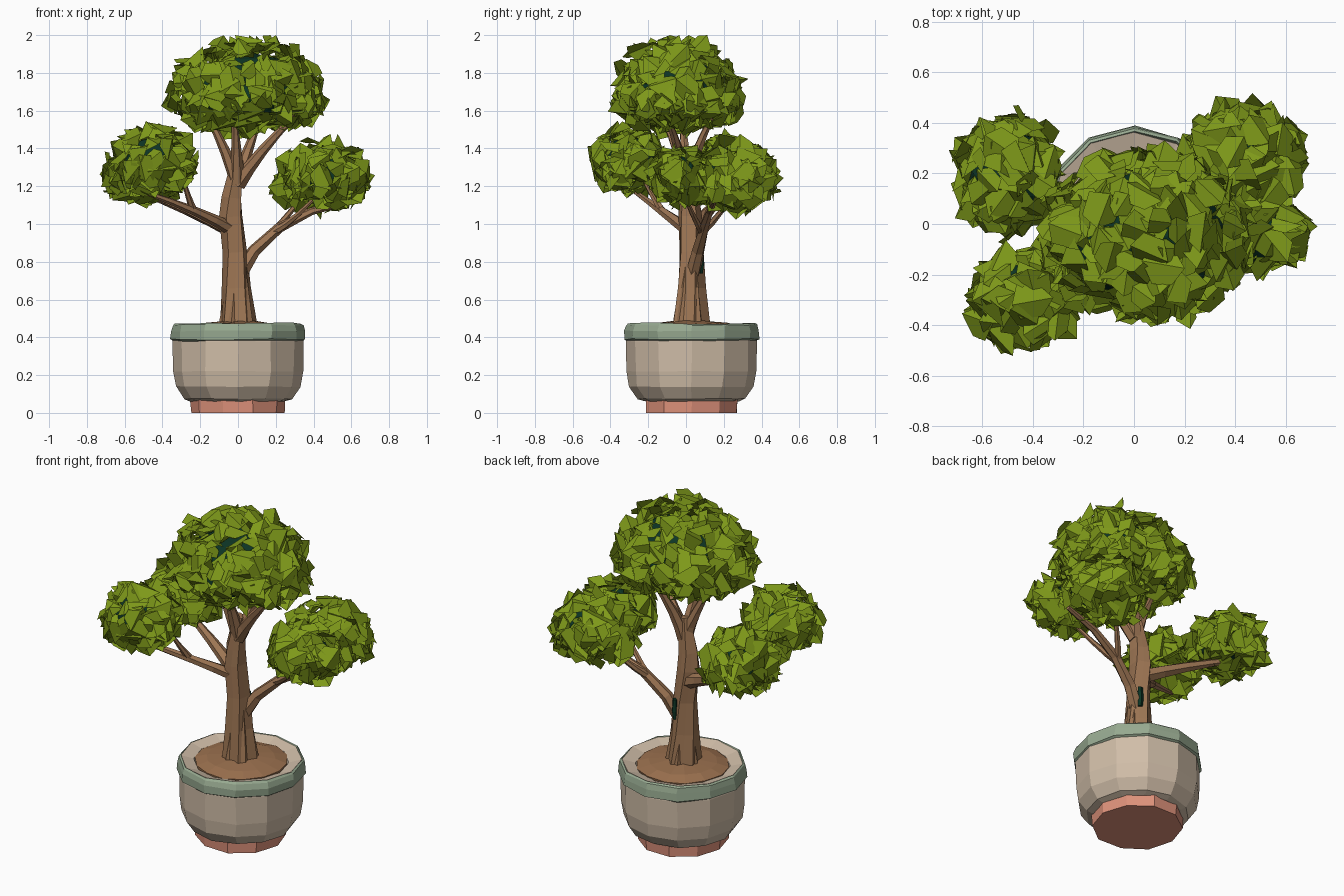
import bpy, bmesh, math, random
from mathutils import Vector

if "Cube" in bpy.data.objects:
    bpy.data.objects.remove(bpy.data.objects["Cube"])

random.seed(7)


def mat(name, r, g, b):
    m = bpy.data.materials.new(name)
    m.diffuse_color = (r, g, b, 1)
    m.use_nodes = True
    m.node_tree.nodes["Principled BSDF"].inputs["Base Color"].default_value = m.diffuse_color
    return m


LEAF = mat("leaf green", 0.21, 0.32, 0.01)
DARK = mat("deep shade green", 0.004, 0.035, 0.018)
BARK = mat("bark brown", 0.34, 0.18, 0.088)
SOIL = mat("soil brown", 0.33, 0.165, 0.078)
STONE = mat("stone beige", 0.63, 0.51, 0.39)
GLAZE = mat("sage rim", 0.31, 0.40, 0.28)
CLAY = mat("terracotta", 0.74, 0.29, 0.20)


def jit(a):
    return random.uniform(-a, a)


def finish(bm, name, material, fix=True):
    if fix:
        bmesh.ops.recalc_face_normals(bm, faces=bm.faces)
    me = bpy.data.meshes.new(name)
    bm.to_mesh(me)
    bm.free()
    me.materials.append(material)
    ob = bpy.data.objects.new(name, me)
    bpy.context.collection.objects.link(ob)
    return ob


def skin(bm, rings):
    """Bridge equal rings of vertices and cap both ends."""
    n = len(rings[0])
    for a, b in zip(rings, rings[1:]):
        for i in range(n):
            j = (i + 1) % n
            bm.faces.new((a[i], a[j], b[j], b[i]))
    bm.faces.new(rings[0][::-1])
    bm.faces.new(rings[-1])


def lathe(name, profile, sides, material, centre=(0, 0.03), rough=0.004):
    """Turn a (radius, z) profile, with slightly hewn irregular corners."""
    bm = bmesh.new()
    rings = []
    for r, z in profile:
        ring = []
        for i in range(sides):
            a = math.tau * i / sides + jit(rough * 4)
            q = r + jit(rough)
            ring.append(bm.verts.new((centre[0] + q * math.cos(a), centre[1] + q * math.sin(a),
                                      z + jit(rough) if z > 0 else 0)))
        rings.append(ring)
    skin(bm, rings)
    return finish(bm, name, material)


def limb(name, P, radii, sides=6, flute=0.0):
    """Tapered faceted tube along points."""
    bm = bmesh.new()
    rings = []
    P = [Vector(p) for p in P]
    side = (P[1] - P[0]).orthogonal()
    for k, p in enumerate(P):
        d = (P[min(k + 1, len(P) - 1)] - P[max(k - 1, 0)]).normalized()
        side = (side - d * side.dot(d)).normalized()
        up = d.cross(side)
        ring = []
        for i in range(sides):
            a = math.tau * i / sides + k * 0.12
            r = radii[k] * (1 + (flute if i % 2 else -flute))
            ring.append(bm.verts.new(p + (side * math.cos(a) + up * math.sin(a)) * r))
        rings.append(ring)
    skin(bm, rings)
    return finish(bm, name, BARK)


def branch(name, a, bend, b, r):
    """Branch curving from a towards bend and on to b, thinning to a third."""
    a, bend, b = Vector(a), Vector(bend), Vector(b)
    ts = [i / 4 for i in range(5)]
    limb(name, [a * (1 - t) ** 2 + bend * 2 * t * (1 - t) + b * t * t for t in ts],
         [r * (1 - 0.68 * t) for t in ts])


def foliage(name, c, rx, ry, up, down):
    """Domed clump: dark core covered by loose, overlapping folded leaves."""
    c = Vector(c)

    def on_shell(d, s):
        return c + Vector((d.x * rx, d.y * ry, d.z * (up if d.z > 0 else down))) * s

    bm = bmesh.new()
    bmesh.ops.create_icosphere(bm, subdivisions=2, radius=1)
    for v in bm.verts:
        v.co = on_shell(v.co.normalized(), 0.74)
    finish(bm, name + "_core", DARK)

    bm = bmesh.new()
    h = (up + down) / 2
    n = int(4 * math.pi * (rx * ry + rx * h + ry * h) / 3 * 185)
    for i in range(n):
        z = 1 - 2 * (i + 0.5) / n
        a = i * 2.39996 + jit(0.15)
        q = math.sqrt(1 - z * z)
        d = Vector((q * math.cos(a), q * math.sin(a), z))
        p = on_shell(d, random.uniform(0.78, 0.97))
        nor = Vector((d.x / rx, d.y / ry, d.z / (up if z > 0 else down))).normalized()
        nor = (nor + Vector((jit(.75), jit(.75), jit(.75) + .1))).normalized()
        u = nor.cross(Vector((jit(1), jit(1), jit(1)))).normalized()
        w = nor.cross(u)
        s = random.uniform(0.85, 1.2)
        # stubby six-cornered leaf, creased along its midrib
        vs = []
        for k in range(6):
            t = math.tau * k / 6
            lift = .015 if k % 3 == 0 else -.015
            x, y = .068 * math.cos(t), .064 * math.sin(t)
            co = p + (u * (x + jit(.01)) + w * (y + jit(.01)) + nor * (lift + jit(.006))) * s
            co.z = min(co.z, 2.0)
            vs.append(bm.verts.new(co))
        bm.faces.new(vs[:4])
        bm.faces.new(vs[3:] + vs[:1])
    # leaf fronts face away from the clump centre
    bm.normal_update()
    for f in bm.faces:
        if f.normal.dot(f.calc_center_median() - c) < 0:
            f.normal_flip()
    finish(bm, name + "_leaves", LEAF, fix=False)


# Pot: clay foot, stone bowl with sloping inner lip, glazed rim band
lathe("pot_foot", [(.25, 0), (.255, .09)], 10, CLAY)
lathe("pot_bowl", [(.25, .062), (.285, .075), (.33, .14), (.343, .22), (.345, .38),
                   (.334, .472), (.262, .45), (.24, .40)], 12, STONE, rough=0.003)
lathe("pot_rim", [(.335, .375), (.357, .39), (.356, .435), (.347, .466), (.337, .474),
                  (.315, .43)], 12, GLAZE, rough=0.004)

# Soil mound
lathe("soil", [(.25, .40), (.258, .455), (.19, .475), (.08, .486)], 14, SOIL)

# Fluted trunk with flaring roots
limb("trunk", [(0, .025, .44), (-.01, .025, .66), (-.015, .025, .85), (-.035, .02, 1.04),
               (-.03, .015, 1.14), (0, .01, 1.34)], [.098, .074, .062, .06, .052, .03], 10, 0.1)
for i in range(5):
    a = i * math.tau / 5 + 0.5
    x, y = math.cos(a), math.sin(a)
    limb("root", [(x * r, .025 + y * r, z) for r, z in ((.08, .44), (.055, .6), (.035, .78))],
         [.028, .024, .015], 5)

# Branches carrying the side clumps
branch("right_branch", (-.01, .03, .7), (.14, .1, 1.05), (.6, .15, 1.12), .042)
branch("right_twig_front", (.18, .09, .95), (.32, .04, 1.03), (.46, -.03, 1.2), .022)
branch("right_twig_back", (.2, .1, .97), (.27, .19, 1.05), (.38, .27, 1.2), .022)
branch("left_back_branch", (-.02, .03, .96), (-.25, .12, 1.08), (-.55, .23, 1.18), .044)
branch("left_back_twig", (-.38, .17, 1.11), (-.42, .15, 1.18), (-.46, .13, 1.27), .018)
branch("left_front_branch", (-.03, .01, .97), (-.2, -.13, 1.07), (-.5, -.27, 1.17), .036)
branch("left_front_twig", (-.23, -.12, 1.06), (-.27, -.18, 1.15), (-.3, -.25, 1.28), .022)

# Forks spreading up into the crown
for x, y in ((-.16, -.02), (-.02, -.12), (.3, -.1), (.12, .14)):
    branch("crown_fork", (0, .01, 1.21), (x * .35, y * .3, 1.38), (x, y, 1.57), .042)

# Small dark moss patch on the back of the trunk
lathe("moss_patch", [(.014, .74), (.02, .79), (.013, .86)], 5, DARK, (.02, .077), .002)

# Leaf clumps: centre, x and y radius, height above and below centre
foliage("crown", (.05, -.05, 1.66), .43, .36, .34, .17)
foliage("left_back_clump", (-.5, .2, 1.25), .215, .24, .21, .13)
foliage("left_front_clump", (-.44, -.3, 1.31), .23, .2, .21, .13)
foliage("right_back_clump", (.44, .25, 1.24), .25, .23, .2, .17)
foliage("right_front_clump", (.47, -.03, 1.24), .23, .17, .17, .13)
